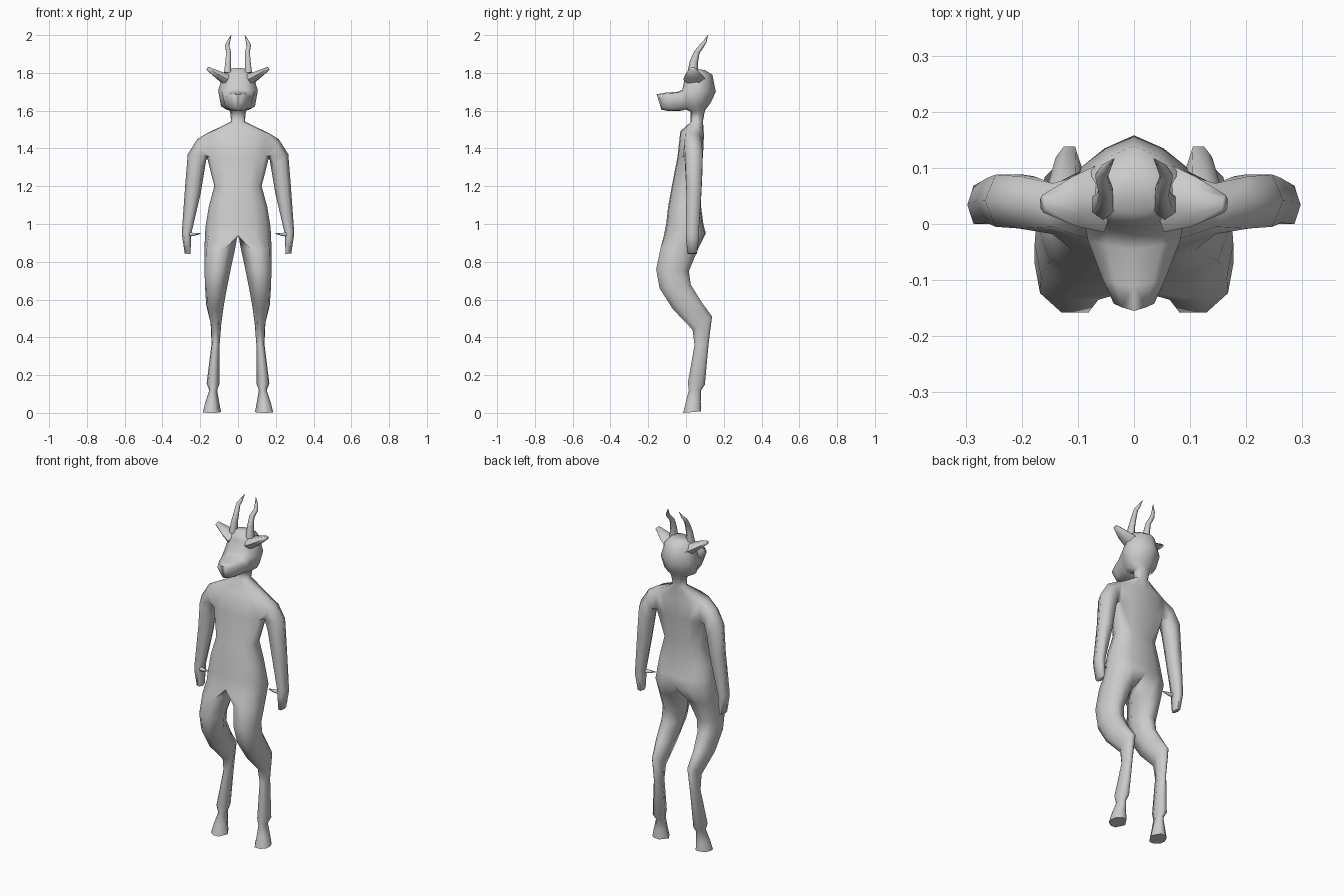
import bpy, bmesh
from mathutils import Vector
from math import cos, sin, tau, radians

if "Cube" in bpy.data.objects:
    bpy.data.objects.remove(bpy.data.objects["Cube"])

grey = bpy.data.materials.new("plain grey")
grey.use_nodes = True
COLOUR = (0.6, 0.6, 0.6, 1)
grey.diffuse_color = COLOUR
grey.node_tree.nodes["Principled BSDF"].inputs["Base Color"].default_value = COLOUR


def finish(name, bm):
    """Turn a half mesh into a mirrored, smooth shaded object."""
    bmesh.ops.recalc_face_normals(bm, faces=bm.faces)
    mesh = bpy.data.meshes.new(name)
    bm.to_mesh(mesh)
    bm.free()
    mesh.materials.append(grey)
    ob = bpy.data.objects.new(name, mesh)
    bpy.context.collection.objects.link(ob)
    ob.modifiers.new("Mirror", 'MIRROR').merge_threshold = 0.0005
    bpy.ops.object.select_all(action='DESELECT')
    ob.select_set(True)
    bpy.context.view_layer.objects.active = ob
    bpy.ops.object.shade_smooth_by_angle(angle=radians(75))


def tube(name, path, ref, sides=6):
    """Tapered tube through (x, y, z, radius, radius along ref)."""
    bm = bmesh.new()
    pts = [Vector(p[:3]) for p in path]
    rings = []
    for i, p in enumerate(path):
        t = (pts[min(i + 1, len(pts) - 1)] - pts[max(i - 1, 0)]).normalized()
        a = t.cross(Vector(ref)).normalized()
        b = a.cross(t)
        rings.append([bm.verts.new(pts[i] + a * p[3] * cos(tau * k / sides)
                                   + b * p[4] * sin(tau * k / sides)) for k in range(sides)])
    for r, s in zip(rings, rings[1:]):
        for k in range(sides):
            n = (k + 1) % sides
            bm.faces.new((r[k], r[n], s[n], s[k]))
    bm.faces.new(rings[0])
    bm.faces.new(rings[-1])
    finish(name, bm)


# Half cross-sections: u runs from inside to outside, v from front to back
TORSO = [(0, 0), (.5, .03), (.88, .2), (1, .5), (.88, .82), (.5, .97), (0, 1), (0, .5)]
HEAD = [(0, 0), (.45, .03), (.85, .15), (1, .42), (.9, .68), (.5, .87), (0, 1), (0, .5)]
LEG = [(.3, 0), (.65, 0), (.93, .2), (1, .5), (.9, .82), (.65, 1), (.3, 1), (0, .5)]

# Rows from crown to hoof: section, inner x, outer x, front y, front z, back y, back z
ROWS = [
    (HEAD, 0, .05, .02, 1.825, .10, 1.815),
    (HEAD, 0, .082, -.005, 1.78, .14, 1.79),
    (HEAD, 0, .105, -.02, 1.71, .158, 1.70),
    (HEAD, 0, .09, -.01, 1.61, .13, 1.64),
    (TORSO, 0, .042, .025, 1.595, .10, 1.60),
    (TORSO, 0, .036, .025, 1.54, .09, 1.545),
    (TORSO, 0, .165, -.03, 1.49, .095, 1.47),
    (TORSO, 0, .165, -.045, 1.355, .09, 1.36),
    (TORSO, 0, .125, -.075, 1.20, .07, 1.20),
    (TORSO, 0, .155, -.095, 1.09, .08, 1.09),
    (TORSO, 0, .17, -.105, 1.0, .092, 1.0),
    (TORSO, 0, .175, -.117, .94, .105, .95),
    (LEG, .015, .177, -.135, .87, .065, .87),
    (LEG, .04, .177, -.158, .76, .015, .75),
    (LEG, .057, .175, -.14, .66, .025, .68),
    (LEG, .075, .168, -.07, .55, .08, .59),
    (LEG, .088, .145, .035, .44, .138, .51),
    (LEG, .097, .14, .045, .36, .12, .37),
    (LEG, .098, .166, .01, .16, .10, .15),
    (LEG, .11, .152, .015, .12, .08, .12),
    (LEG, .1, .172, 0, .06, .078, .06),
    (LEG, .09, .186, -.015, 0, .08, .008),
]
JAW, SHOULDER, CROTCH = 2, 6, 11

# Body: head, torso and leg as one column
bm = bmesh.new()
rings = []
for sec, xi, xo, yf, zf, yb, zb in ROWS:
    rings.append([bm.verts.new((xi + u * (xo - xi), yf + v * (yb - yf), zf + v * (zb - zf)))
                  for u, v in sec])
for i, (r, s) in enumerate(zip(rings, rings[1:])):
    for k in range(8):
        n = (k + 1) % 8
        if i < CROTCH and k >= 6:          # open along the centre line
            continue
        if i == JAW and k < 2 or i == SHOULDER and k in (2, 3):
            continue                       # openings for muzzle and arm
        bm.faces.new((r[k], r[n], s[n], s[k]))
bm.faces.new(rings[0][:7])
bm.faces.new(rings[-1])


def branch(loop, stations, closed):
    """Grow a limb out of an opening and cap its end."""
    for pts in stations:
        new = [bm.verts.new(p) for p in pts]
        for k in range(len(loop) if closed else len(loop) - 1):
            n = (k + 1) % len(loop)
            bm.faces.new((loop[k], loop[n], new[n], new[k]))
        loop = new
    bm.faces.new(loop)


def opening(row, cols):
    return [rings[row][c] for c in cols] + [rings[row + 1][c] for c in reversed(cols)]


# Arm stations: outer x, z, inner x, z, front y, back y
ARM = [(.215, 1.45, .168, 1.34, -.008, .085), (.266, 1.37, .178, 1.28, -.005, .088),
       (.28, 1.2, .198, 1.16, .002, .082), (.297, .96, .247, .95, .0, .068),
       (.295, .93, .248, .92, .0, .068), (.282, .845, .252, .84, .008, .058)]
arm = []
for xo, zo, xi, zi, yf, yb in ARM:
    ym, dx, dz = (yf + yb) / 2, (xo - xi) * .22, (zo - zi) * .22
    arm.append([(xo - dx, yf, zo - dz), (xo, ym, zo), (xo - dx, yb, zo - dz),
                (xi + dx, yb, zi + dz), (xi, ym, zi), (xi + dx, yf, zi + dz)])
branch(opening(SHOULDER, (2, 3, 4)), arm, True)

# Muzzle stations: half width, front y, side y, top z, bottom z
MUZZLE = [(.082, -.045, -.03, 1.70, 1.6), (.055, -.11, -.1, 1.695, 1.597),
          (.036, -.155, -.142, 1.687, 1.605)]
muzzle = []
for w, yf, ys, zt, zb in MUZZLE:
    top = [(0, yf, zt), (w * .6, (yf + ys) / 2, zt - .004), (w, ys, zt - .02)]
    low = [(w * .8, ys + .02, zb + .015), (w * .5, ys + .02, zb + .003), (0, yf + .025, zb)]
    muzzle.append(top + low)
branch(opening(JAW, (0, 1, 2)), muzzle, False)
finish("body", bm)

# Horns, ears and thumbs
tube("horns", [(.055, .035, 1.80, .028, .022), (.052, .042, 1.86, .022, .017),
               (.05, .058, 1.91, .015, .014), (.058, .085, 1.945, .012, .012),
               (.05, .1, 1.965, .009, .009), (.036, .116, 2.0, .001, .001)], (1, 0, 0))
tube("ears", [(.06, .045, 1.765, .06, .035), (.105, .04, 1.79, .045, .024),
              (.162, .036, 1.824, .016, .011)], (0, 0, 1))
tube("thumbs", [(.265, .02, .945, .016, .014), (.235, .012, .945, .012, .009),
                (.198, .006, .95, .004, .003)], (0, 0, 1))
